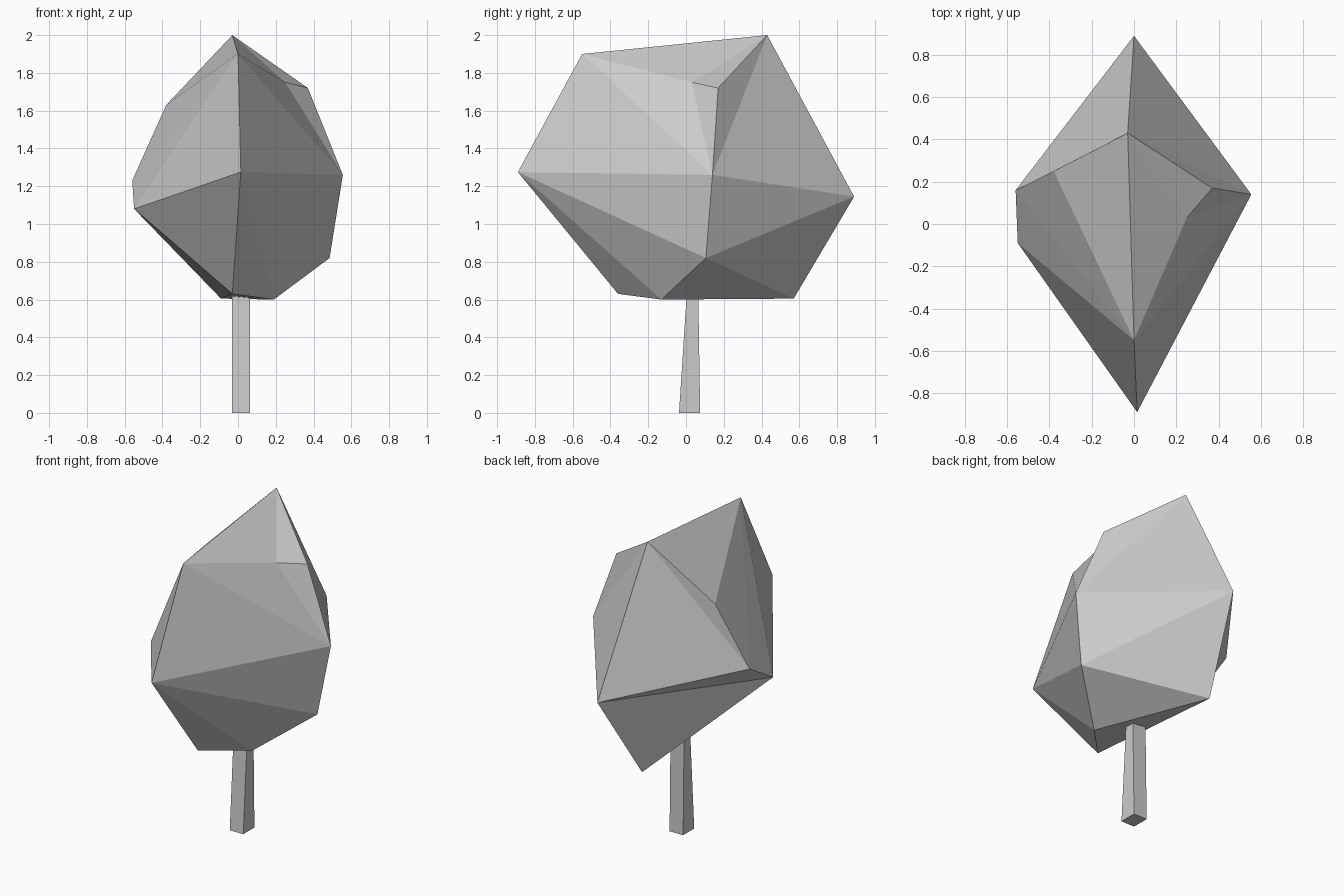
import bpy, bmesh

if "Cube" in bpy.data.objects:
    bpy.data.objects.remove(bpy.data.objects["Cube"])

# Crown corners, named by letter: A/B ridge, C front, D right, E back, F/G right notch,
# H/I/J left side, K lower right, L/M/N underside
CORNERS = {
    "A": (-0.03, 0.43, 2.0), "B": (0.0, -0.55, 1.9), "C": (0.015, -0.89, 1.275),
    "D": (0.555, 0.14, 1.26), "E": (0.0, 0.89, 1.145), "F": (0.37, 0.17, 1.72),
    "G": (0.25, 0.03, 1.75), "H": (-0.56, 0.16, 1.23), "I": (-0.55, -0.09, 1.08),
    "J": (-0.38, 0.25, 1.63), "K": (0.485, 0.105, 0.82), "L": (-0.03, -0.36, 0.63),
    "M": (0.19, -0.13, 0.6), "N": (-0.09, 0.57, 0.605),
}
FACETS = ("ABG AGF GFD BGD BDC AFD ADE ABJ BJH BHI BIC AJH "
          "AHE HEI EIN CIL ILN LMN CLM CMK CKD DKE KEN KNM").split()


def finish(name, bm):
    bmesh.ops.recalc_face_normals(bm, faces=bm.faces[:])
    mesh = bpy.data.meshes.new(name)
    bm.to_mesh(mesh)
    bm.free()
    obj = bpy.data.objects.new(name, mesh)
    bpy.context.collection.objects.link(obj)
    return obj


# Faceted leaf crown
bm = bmesh.new()
verts = {k: bm.verts.new(co) for k, co in CORNERS.items()}
for facet in FACETS:
    bm.faces.new([verts[k] for k in facet])
finish("leaf_crown", bm)

# Square trunk, tapering in depth towards the crown
bm = bmesh.new()
bmesh.ops.create_cube(bm, size=1)
for v in bm.verts:
    top = v.co.z > 0
    y0, y1 = (0.004, 0.065) if top else (-0.037, 0.075)
    v.co = (0.063 if v.co.x > 0 else -0.032,
            y1 if v.co.y > 0 else y0,
            0.63 if top else 0.0)
finish("trunk", bm)
